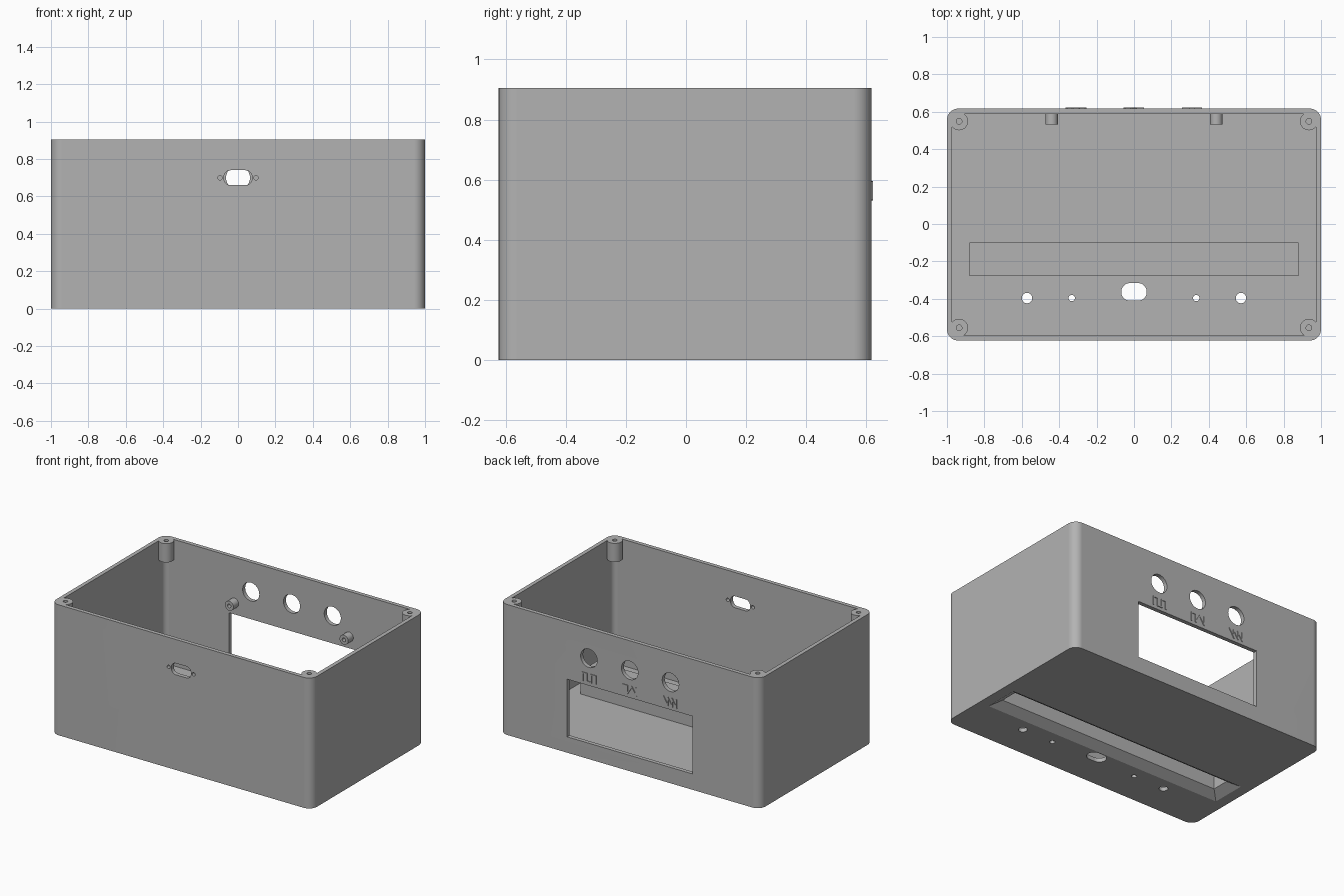
import bpy, bmesh, math
from mathutils import Matrix, Vector

cube = bpy.data.objects.get("Cube")
if cube:
    bpy.data.objects.remove(cube, do_unlink=True)

grey = bpy.data.materials.new("plain grey")
grey.use_nodes = True
colour = (0.45, 0.45, 0.45, 1)
grey.diffuse_color = colour
grey.node_tree.nodes["Principled BSDF"].inputs["Base Color"].default_value = colour

SHIFT = -0.003               # the raised marks push the shell slightly forward
W, D, H, WALL = 1.0, 0.62, 0.905, 0.028


def to_object(name, bm):
    bmesh.ops.recalc_face_normals(bm, faces=bm.faces)
    mesh = bpy.data.meshes.new(name)
    bm.to_mesh(mesh)
    bm.free()
    mesh.materials.append(grey)
    obj = bpy.data.objects.new(name, mesh)
    bpy.context.collection.objects.link(obj)
    return obj


def outline(hu, hv, r, steps):
    """Rounded rectangle; a radius equal to both halves gives a circle."""
    if r == 0:
        return [(hu, hv), (-hu, hv), (-hu, -hv), (hu, -hv)]
    pts = []
    for q, (su, sv) in enumerate([(1, 1), (-1, 1), (-1, -1), (1, -1)]):
        for i in range(steps + 1):
            a = (q + i / steps) * math.pi / 2
            pts.append((su * (hu - r) + r * math.cos(a), sv * (hv - r) + r * math.sin(a)))
    return pts


def prism(name, centre, half, r, w0, w1, axis="z", top=None, steps=8):
    """Extrude a rounded rectangle along z, or along y with (x, z) as its plane."""
    bm = bmesh.new()
    rings = []
    for w, (hu, hv) in ((w0, half), (w1, top or half)):
        ring = []
        for u, v in outline(hu, hv, r, steps):
            u, v = u + centre[0], v + centre[1]
            ring.append(bm.verts.new((u, v, w) if axis == "z" else (u, w, v)))
        rings.append(ring)
    n = len(rings[0])
    for i in range(n):
        j = (i + 1) % n
        bm.faces.new((rings[0][i], rings[0][j], rings[1][j], rings[1][i]))
    bm.faces.new(rings[0])
    bm.faces.new(rings[1])
    bmesh.ops.remove_doubles(bm, verts=bm.verts, dist=1e-5)
    return to_object(name, bm)


def round_bar(name, centre, r, w0, w1, axis="z"):
    return prism(name, centre, (r, r), r, w0, w1, axis)


def combine(target, tool, operation):
    mod = target.modifiers.new("combine", "BOOLEAN")
    mod.operation, mod.solver, mod.object = operation, "EXACT", tool
    bpy.context.view_layer.objects.active = target
    bpy.ops.object.modifier_apply(modifier=mod.name)
    bpy.data.objects.remove(tool, do_unlink=True)


# Open-topped shell
enclosure = prism("enclosure", (0, 0), (W, D), 0.06, 0, H)
add = lambda part: combine(enclosure, part, "UNION")
cut = lambda part: combine(enclosure, part, "DIFFERENCE")
cut(prism("cavity", (0, 0), (W - WALL, D - WALL), 0.035, WALL, H + 0.1))

# Screw posts in the four upper corners
for sx in (-1, 1):
    for sy in (-1, 1):
        spot = (sx * 0.935, sy * 0.552)
        add(round_bar("corner_post", spot, 0.048, H - 0.13, H))
        cut(round_bar("post_hole", spot, 0.015, H - 0.1, H + 0.1))

# Long raised pocket in the floor, flared open underneath
pocket = (0, -0.185)
add(prism("pocket_cover", pocket, (0.88, 0.09), 0, 0.01, 0.185))
cut(prism("pocket_flare", pocket, (0.925, 0.12), 0, 0, 0.04, top=(0.86, 0.06)))
cut(prism("pocket_well", pocket, (0.86, 0.06), 0, 0.02, 0.17))

# Standoffs inside the back wall
for sx in (-1, 1):
    spot = (sx * 0.44, 0.59)
    add(round_bar("standoff", spot, 0.033, 0.535, D - 0.01, "y"))
    cut(round_bar("standoff_hole", spot, 0.013, 0.5, 0.59, "y"))

# Back wall: window and three round openings
cut(prism("window", (0, 0.31), (0.48, 0.2), 0, 0.56, 0.7, "y"))
for x in (-0.313, 0, 0.313):
    cut(round_bar("round_opening", (x, 0.7), 0.064, 0.56, 0.7, "y"))

# Front wall: connector slot with two screw holes
cut(prism("connector_slot", (0, 0.7), (0.075, 0.04), 0.035, -0.7, -0.56, "y"))
for sx in (-1, 1):
    cut(round_bar("connector_screw", (sx * 0.096, 0.7), 0.012, -0.7, -0.56, "y"))

# Floor: vent slot and mounting holes
cut(prism("floor_slot", (0, -0.36), (0.068, 0.047), 0.046, -0.1, 0.1))
for sx in (-1, 1):
    cut(round_bar("large_floor_hole", (sx * 0.572, -0.393), 0.028, -0.1, 0.1))
    cut(round_bar("small_floor_hole", (sx * 0.333, -0.393), 0.017, -0.1, 0.1))


# Thin raised wave marks below the round openings
def wave_mark(name, x, path):
    bm = bmesh.new()
    pts = [Vector((x + u * 0.05, D + 0.0015, 0.563 + v * 0.027)) for u, v in path]
    for a, b in zip(pts, pts[1:]):
        d = b - a
        mat = (Matrix.Translation((a + b) / 2)
               @ Matrix.Rotation(math.atan2(-d.z, d.x), 4, "Y")
               @ Matrix.Diagonal((d.length + 0.008, 0.007, 0.008, 1)))
        bmesh.ops.create_cube(bm, size=1, matrix=mat)
    return to_object(name, bm)


square = [(1, -1), (1, 1), (0.33, 1), (0.33, -1), (-0.33, -1), (-0.33, 1), (-1, 1), (-1, -1)]
saw = [(1, 1), (0.33, -1), (0.33, 1), (-0.33, -1), (-0.33, 1), (-1, -1), (-1, 1)]
mixed = square[:4] + [(-0.33, 1), (-1, -1), (-1, 1)]
marks = [wave_mark("square_wave_mark", 0.31, square),
         wave_mark("mixed_wave_mark", 0, mixed),
         wave_mark("saw_wave_mark", -0.31, saw)]

for obj in [enclosure] + marks:
    obj.location.y = SHIFT

# Smooth only the rounded surfaces
bpy.ops.object.select_all(action="DESELECT")
enclosure.select_set(True)
bpy.context.view_layer.objects.active = enclosure
bpy.ops.object.shade_smooth_by_angle(angle=math.radians(30))
normals = enclosure.modifiers.new("flat_walls", "WEIGHTED_NORMAL")
normals.keep_sharp = True
